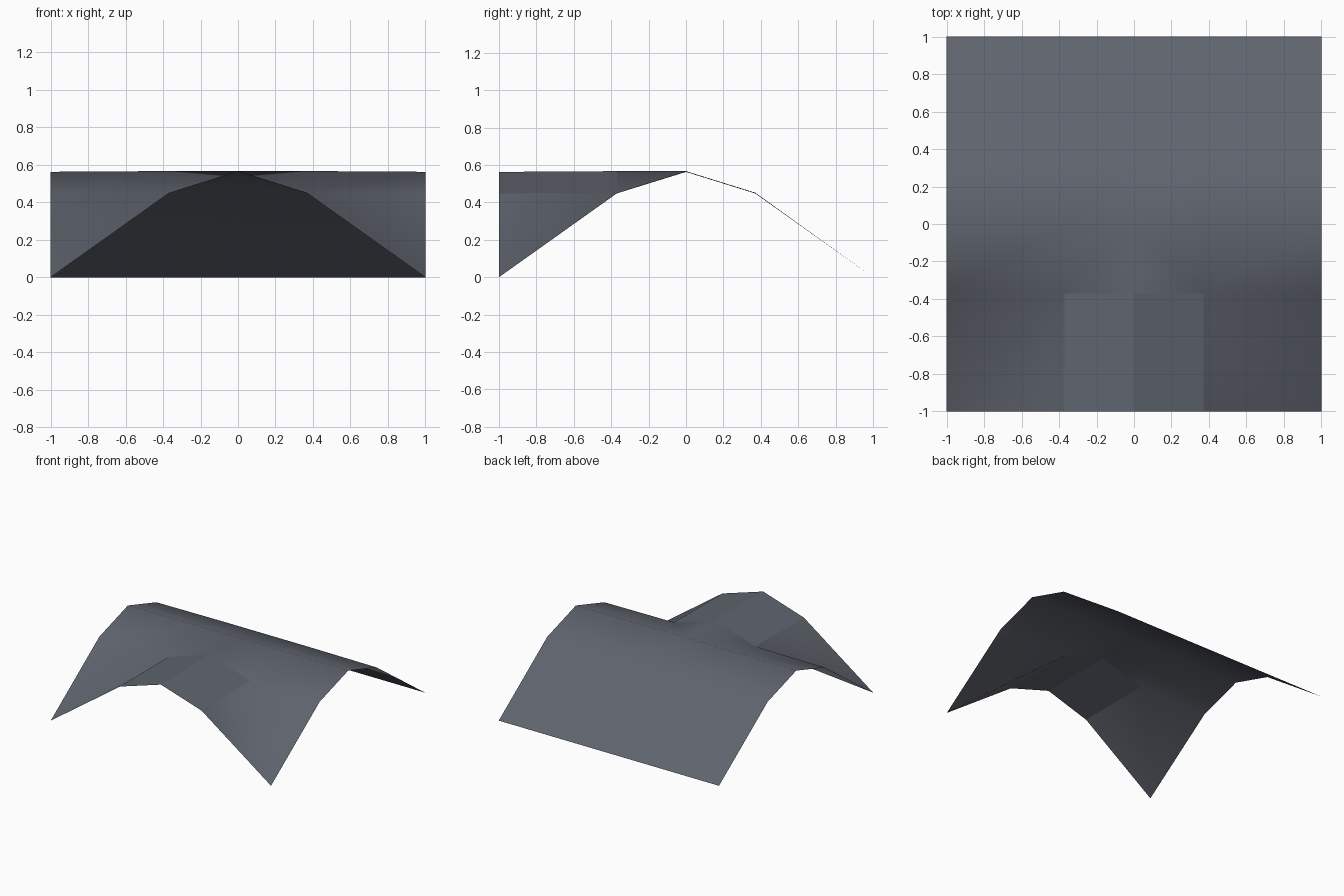
import bpy, bmesh

if "Cube" in bpy.data.objects:
    bpy.data.objects.remove(bpy.data.objects["Cube"])

STEPS = [-1.0, -0.37, 0.0, 0.37, 1.0]            # break lines of the gambrel profile
HEIGHT = {0.0: 0.567, 0.37: 0.452, 1.0: 0.0}     # distance from ridge -> height

slate = bpy.data.materials.new("slate grey")
slate.diffuse_color = (0.115, 0.128, 0.155, 1)
slate.use_nodes = True
slate.node_tree.nodes["Principled BSDF"].inputs["Base Color"].default_value = slate.diffuse_color


def point(x, y):
    """Roof surface: ridge along x, plus a branch ridge running to the front."""
    d = min(abs(x), abs(y)) if y < 0 else y
    sag = 0.004 if d < 1 and max(abs(x), -y) == 1 else 0   # slight dip at open ends
    return (x, y, HEIGHT[d] - sag)


def sheet(name, keep, smooth):
    """Build the grid cells chosen by keep(), splitting valley cells on the diagonal."""
    bm = bmesh.new()
    for x0, x1 in zip(STEPS, STEPS[1:]):
        for y0, y1 in zip(STEPS, STEPS[1:]):
            if not keep((x0 + x1) / 2, (y0 + y1) / 2):
                continue
            a, b, c, d = [bm.verts.new(point(x, y)) for x, y in
                          ((x0, y0), (x1, y0), (x1, y1), (x0, y1))]
            valley = y1 <= 0 and (x0 == y0 or x1 == -y0)
            if not valley:
                bm.faces.new((a, b, c, d))
            elif x0 < 0:
                bm.faces.new((a, b, c))
                bm.faces.new((a, c, d))
            else:
                bm.faces.new((a, b, d))
                bm.faces.new((b, c, d))
    bmesh.ops.remove_doubles(bm, verts=bm.verts, dist=1e-4)
    for f in bm.faces:
        f.smooth = smooth
    me = bpy.data.meshes.new(name)
    bm.to_mesh(me)
    bm.free()
    me.materials.append(slate)
    bpy.context.collection.objects.link(bpy.data.objects.new(name, me))


def on_cap(x, y):
    return abs(x) < 0.37 and y < -0.37


# Flat upper panels of the front branch, and the smooth roof around them
sheet("front_ridge_panels", on_cap, False)
sheet("roof_slopes", lambda x, y: not on_cap(x, y), True)
